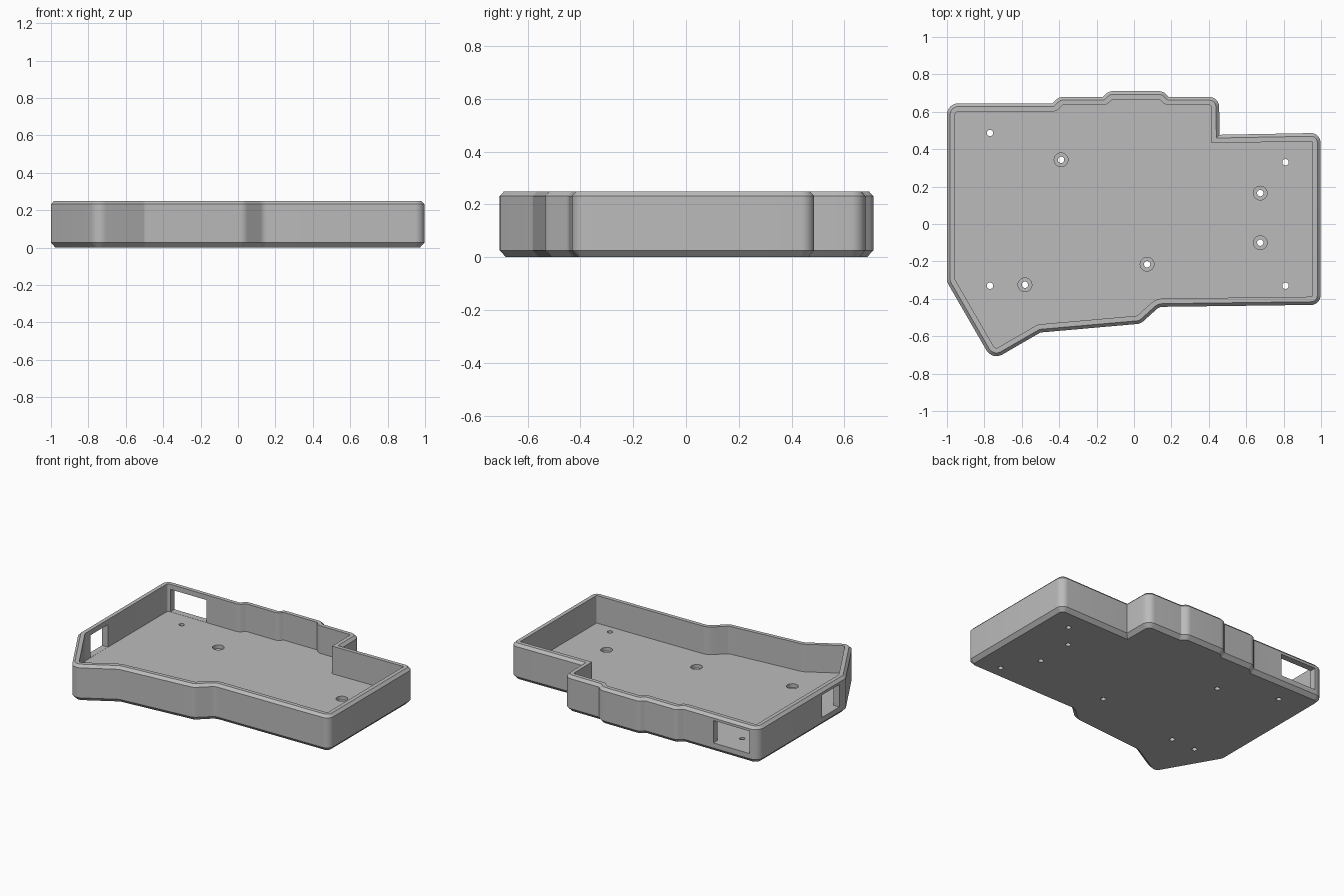
import bpy, bmesh, math
from mathutils import Vector, Matrix

if "Cube" in bpy.data.objects:
    bpy.data.objects.remove(bpy.data.objects["Cube"])

grey = bpy.data.materials.new("mid grey")
grey.diffuse_color = (0.5, 0.5, 0.5, 1)
grey.use_nodes = True
grey.node_tree.nodes["Principled BSDF"].inputs["Base Color"].default_value = grey.diffuse_color

# Outline of the tray, counter-clockwise: x, y, corner radius
OUTLINE = [
    (-1.0, 0.645, 0.06), (-1.0, -0.31, 0.05), (-0.758, -0.729, 0.062),
    (-0.50, -0.58, 0.03), (0.035, -0.533, 0.06), (0.135, -0.443, 0.05),
    (0.997, -0.432, 0.05), (0.997, 0.487, 0.05), (0.457, 0.477, 0),
    (0.455, 0.68, 0.055), (0.185, 0.68, 0.005), (0.155, 0.71, 0.05),
    (-0.135, 0.71, 0.05), (-0.165, 0.68, 0.005), (-0.40, 0.68, 0.05),
    (-0.435, 0.645, 0.005),
]
FLOOR, TOP, WALL = 0.06, 0.25, 0.044


def ring(inset, steps=8):
    """Rounded outline moved inwards by inset."""
    n, out = len(OUTLINE), []
    pts = [Vector(p[:2]) for p in OUTLINE]
    for i, (x, y, r) in enumerate(OUTLINE):
        a = (pts[i] - pts[i - 1]).normalized()
        b = (pts[(i + 1) % n] - pts[i]).normalized()
        n1, n2 = Vector((-a.y, a.x)), Vector((-b.y, b.x))
        mitre = (n1 + n2) / (1 + n1.dot(n2))
        p = pts[i] + mitre * inset
        if r == 0:
            out.append(p)
            continue
        turn = math.atan2(a.x * b.y - a.y * b.x, a.dot(b))
        s = 1 if turn > 0 else -1
        r = max(r - s * inset, 0.004)
        centre = p + mitre * r * s
        for k in range(steps + 1):
            out.append(centre + Matrix.Rotation(turn * k / steps, 2) @ (n1 * -r * s))
    return out


def to_object(bm, name):
    bmesh.ops.recalc_face_normals(bm, faces=bm.faces)
    mesh = bpy.data.meshes.new(name)
    bm.to_mesh(mesh)
    bm.free()
    mesh.materials.append(grey)
    ob = bpy.data.objects.new(name, mesh)
    bpy.context.collection.objects.link(ob)
    return ob


# Tray: one skin from the underside, up the outside, over the rim, down to the floor
bm = bmesh.new()
levels = [(0.024, 0), (0, 0.026), (0, 0.232), (0.017, TOP), (WALL, TOP), (WALL, FLOOR)]
rings = [[bm.verts.new((p.x, p.y, z)) for p in ring(d)] for d, z in levels]
for lo, hi in zip(rings, rings[1:]):
    for i in range(len(lo)):
        j = (i + 1) % len(lo)
        bm.faces.new((lo[i], lo[j], hi[j], hi[i]))
bm.faces.new(rings[0][::-1])
bm.faces.new(rings[-1])
tray = to_object(bm, "case_tray")

# Cutters: screw holes, counterbores and the two wall openings
BORED = [(-0.39, 0.343), (0.675, 0.165), (0.675, -0.10), (0.07, -0.215), (-0.583, -0.325)]
PLAIN = [(-0.77, 0.487), (0.81, 0.33), (-0.77, -0.33), (0.81, -0.33)]


def add_cylinder(bm, xy, r, z0, z1):
    bmesh.ops.create_cone(bm, cap_ends=True, segments=24, radius1=r, radius2=r, depth=z1 - z0,
                          matrix=Matrix.Translation((*xy, (z0 + z1) / 2)))


def add_box(bm, lo, hi):
    lo, hi = Vector(lo), Vector(hi)
    bmesh.ops.create_cube(bm, size=1, matrix=Matrix.Translation((lo + hi) / 2)
                          @ Matrix.Diagonal((*(hi - lo), 1)))


bm = bmesh.new()
for xy in BORED + PLAIN:
    add_cylinder(bm, xy, 0.017, -0.05, 0.1)
add_box(bm, (-0.935, 0.58, FLOOR + 0.001), (-0.66, 0.75, 0.215))
add_box(bm, (-1.1, -0.24, FLOOR + 0.001), (-0.93, -0.05, 0.215))
openings = to_object(bm, "openings_cutter")

bm = bmesh.new()
for xy in BORED:
    add_cylinder(bm, xy, 0.037, 0.035, 0.1)
bores = to_object(bm, "counterbore_cutter")

bpy.context.view_layer.objects.active = tray
tray.select_set(True)
for cutter in (bores, openings):
    cutter.hide_render = True
    mod = tray.modifiers.new("cut", 'BOOLEAN')
    mod.operation = 'DIFFERENCE'
    mod.solver = 'EXACT'
    mod.object = cutter
    bpy.ops.object.modifier_apply(modifier=mod.name)
    bpy.data.objects.remove(cutter)

bpy.ops.object.shade_smooth_by_angle(angle=math.radians(25))
